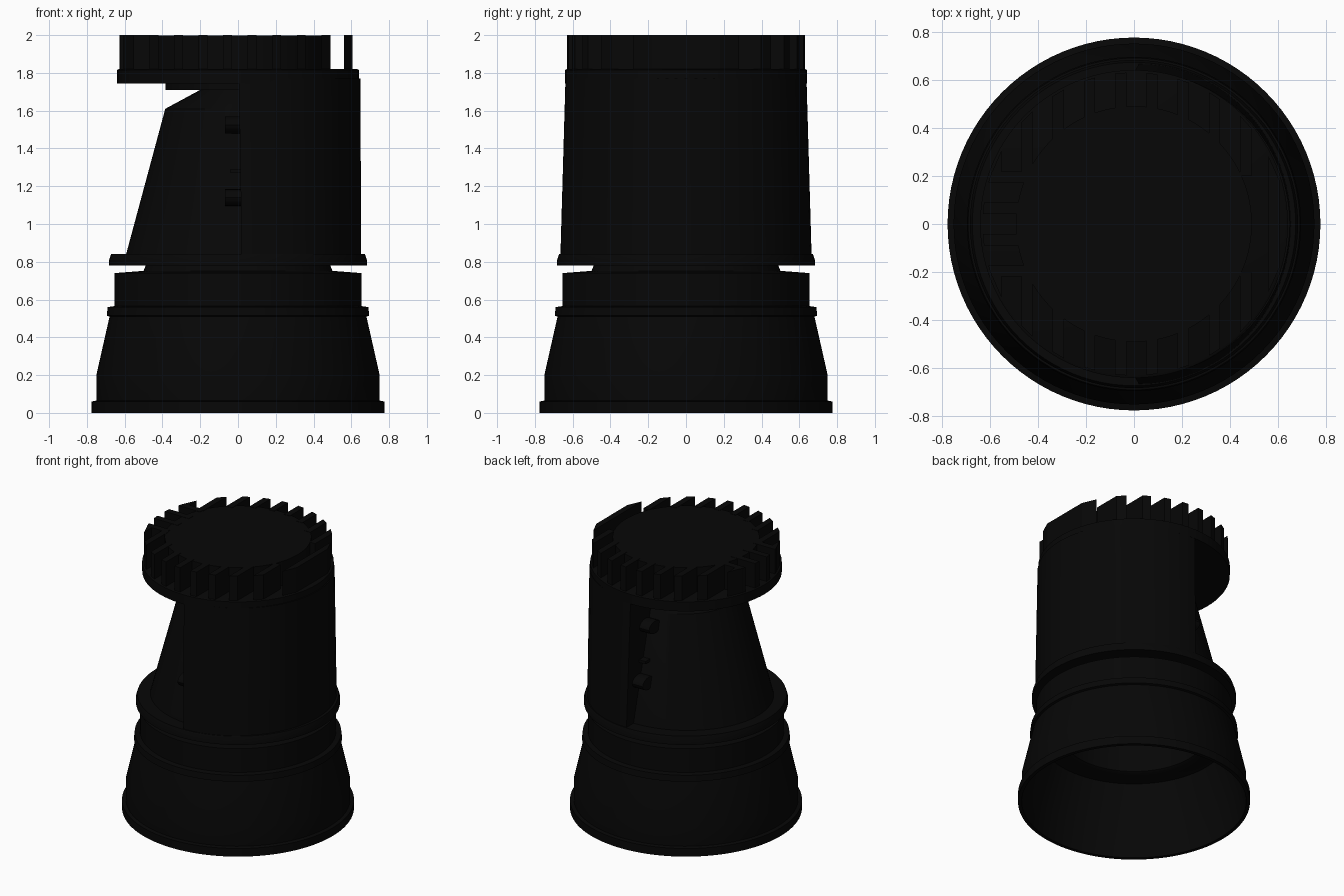
import bpy, bmesh, math

if "Cube" in bpy.data.objects:
    bpy.data.objects.remove(bpy.data.objects["Cube"], do_unlink=True)

black = bpy.data.materials.new("black_plastic")
black.use_nodes = True
colour = (0.002, 0.002, 0.002, 1)
black.diffuse_color = colour
black.node_tree.nodes["Principled BSDF"].inputs["Base Color"].default_value = colour


def finish(name, bm, smooth=True):
    bmesh.ops.recalc_face_normals(bm, faces=bm.faces[:])
    mesh = bpy.data.meshes.new(name)
    bm.to_mesh(mesh)
    bm.free()
    mesh.materials.append(black)
    obj = bpy.data.objects.new(name, mesh)
    bpy.context.collection.objects.link(obj)
    if smooth:
        bpy.ops.object.select_all(action='DESELECT')
        obj.select_set(True)
        bpy.context.view_layer.objects.active = obj
        bpy.ops.object.shade_smooth_by_angle(angle=math.radians(30))
    return obj


def loft(name, rings, bottom=True, closed=False, smooth=True):
    """Skin a stack of closed rings of 3D points."""
    bm = bmesh.new()
    loops = [[bm.verts.new(p) for p in ring] for ring in rings]
    pairs = list(zip(loops, loops[1:]))
    if closed:
        pairs.append((loops[-1], loops[0]))
    for a, b in pairs:
        for i in range(len(a)):
            j = (i + 1) % len(a)
            bm.faces.new((a[i], a[j], b[j], b[i]))
    if not closed:
        bm.faces.new(loops[-1])
        if bottom:
            bm.faces.new(loops[0])
    return finish(name, bm, smooth)


def circle(r, z, n=96):
    return [(r * math.cos(math.tau * i / n), r * math.sin(math.tau * i / n), z) for i in range(n)]


def lathe(name, profile, closed=False):
    return loft(name, [circle(r, z) for r, z in profile], closed=closed)


def half_ring(a, b, z, x0, side, n=40):
    """Half ellipse on the +x or -x side, closed by a flat chord at x0."""
    angles = [math.pi * (i / n - 0.5) for i in range(n + 1)]
    return [(x0 + side * (a - side * x0) * math.cos(t), b * math.sin(t), z) for t in angles]


def prism(name, points, z0, z1):
    return loft(name, [[(x, y, z) for x, y in points] for z in (z0, z1)], smooth=False)


# Hollow skirt with stepped collar and neck
lathe("base_skirt", [
    (0.775, 0), (0.775, 0.06), (0.75, 0.065), (0.75, 0.2), (0.68, 0.51),
    (0.695, 0.515), (0.69, 0.56), (0.655, 0.565), (0.655, 0.74), (0.5, 0.752),
    (0.485, 0.79), (0.46, 0.79), (0.48, 0.51), (0.5, 0.5), (0.63, 0.5),
    (0.72, 0.2), (0.75, 0)], closed=True)

# Flange between neck and body
lathe("body_flange", [
    (0.46, 0.78), (0.682, 0.78), (0.682, 0.81), (0.672, 0.84), (0.46, 0.84)], closed=True)

# Straight half of the body
loft("body_shell", [half_ring(0.652, 0.665, 0.83, 0.02, 1),
                    half_ring(0.648, 0.638, 1.77, 0.005, 1)], bottom=False)

# Slanted half with sloping shoulder
loft("slanted_shell", [half_ring(0.595, 0.585, 0.83, 0.02, -1),
                       half_ring(0.385, 0.405, 1.61, 0.02, -1),
                       half_ring(0.2, 0.32, 1.71, 0.02, -1)], bottom=False)

# Latch knuckles and small tabs along both seams
for side, word in ((-1, "front"), (1, "back")):
    for z, y, label in ((1.525, 0.46, "upper"), (1.14, 0.535, "lower")):
        rings = []
        for x in (-0.07, 0.02):
            rings.append([(x, side * y + 0.07 * math.cos(math.tau * i / 16),
                           z + 0.045 * math.sin(math.tau * i / 16)) for i in range(16)])
        loft(f"{word}_{label}_knuckle", rings)
    prism(f"{word}_seam_tab", [(x, side * y) for x, y in
                               ((-0.04, 0.44), (0.02, 0.44), (0.02, 0.53), (-0.04, 0.53))],
          1.27, 1.29)

# Cap: hub, rim and raised core
lathe("cap_hub", [(0.385, 1.71), (0.385, 1.75)])
lathe("cap_rim", [(0.64, 1.745), (0.64, 1.815), (0.63, 1.82)])
lathe("cap_core", [(0.49, 1.81), (0.49, 1.998)])

# Grip fins running front to back
R_OUT, R_IN, HALF, STEP = 0.63, 0.47, 0.0235, 0.13


def chord(r, x):
    return math.sqrt(max(r * r - x * x, 0.0))


for i in range(9):
    x = 0.465 - STEP * i
    inner = max(chord(R_IN, x), 0.2)
    for side in (-1, 1):
        prism("grip_fin", [(x - HALF, side * inner), (x + HALF, side * inner),
                           (x + HALF, side * chord(R_OUT, x + HALF)),
                           (x - HALF, side * chord(R_OUT, x - HALF))], 1.81, 2.0)

# Grip fins on the slanted side
for i in range(4):
    y = STEP * (i - 1.5)
    prism("side_grip_fin", [(-0.43, y - HALF), (-0.43, y + HALF),
                            (-chord(R_OUT, y + HALF), y + HALF),
                            (-chord(R_OUT, y - HALF), y - HALF)], 1.81, 2.0)

# Long bar standing apart on the straight side
prism("grip_bar", [(0.56, -0.28), (0.605, -0.18), (0.605, 0.18), (0.56, 0.28)], 1.81, 2.0)
